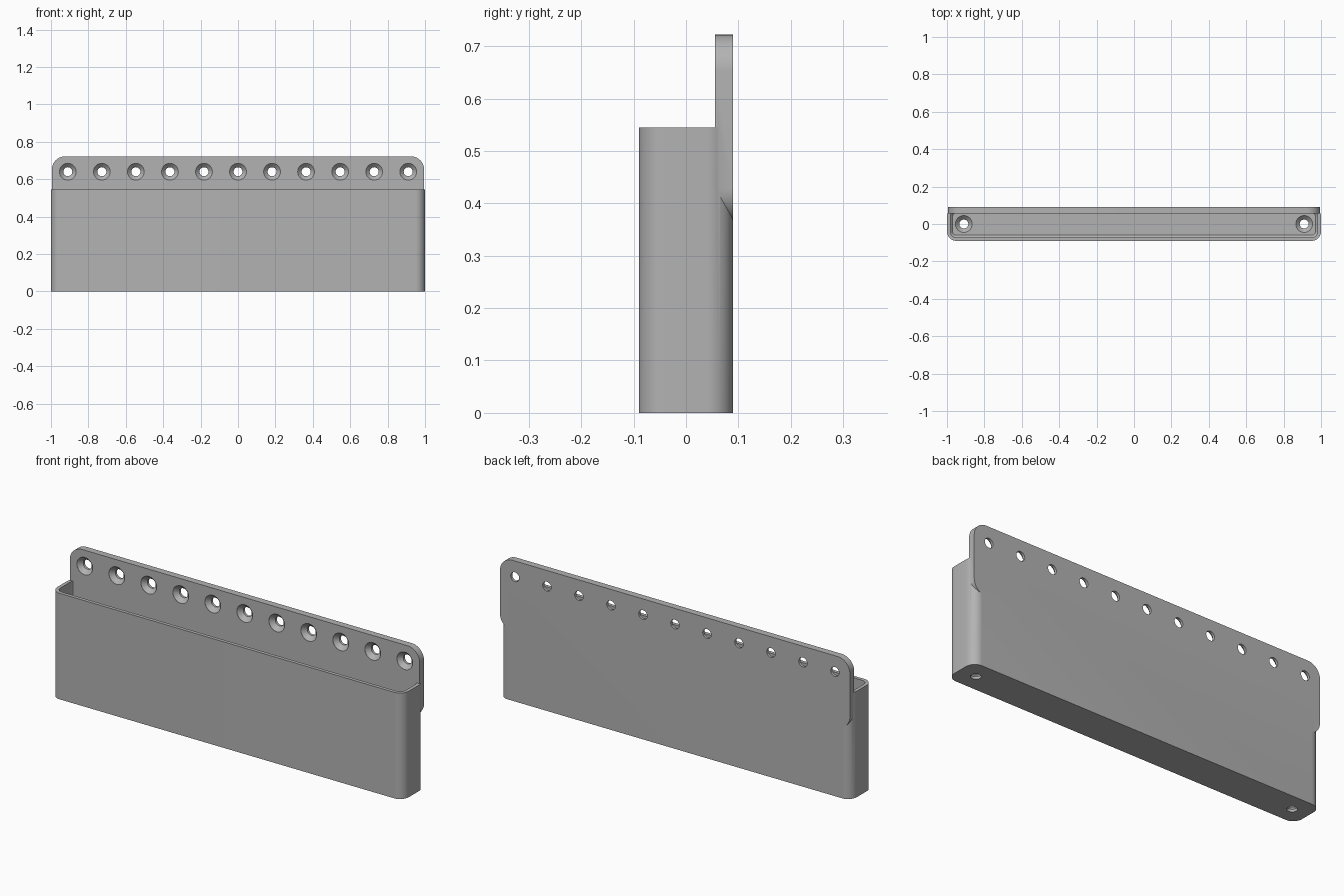
import bpy
import bmesh
from math import sin, cos, pi
from mathutils import Matrix

if "Cube" in bpy.data.objects:
    bpy.data.objects.remove(bpy.data.objects["Cube"])

grey = bpy.data.materials.new("mid grey")
grey.use_nodes = True
colour = (0.45, 0.45, 0.45, 1)
grey.diffuse_color = colour
grey.node_tree.nodes["Principled BSDF"].inputs["Base Color"].default_value = colour

WALL, FLOOR, HEIGHT = 0.018, 0.035, 0.545
PLATE_FRONT, BACK = 0.055, 0.09


def rounded_rect(hx, hy, r, steps=12):
    """Counter-clockwise outline of a rectangle with round corners."""
    pts = []
    for k, (sx, sy) in enumerate([(1, 1), (-1, 1), (-1, -1), (1, -1)]):
        for i in range(steps + 1):
            a = (k + i / steps) * pi / 2
            pts.append((sx * (hx - r) + r * cos(a), sy * (hy - r) + r * sin(a)))
    return pts


def loft(name, sections, matrix=Matrix()):
    """Closed solid through a list of (outline, height) sections."""
    bm = bmesh.new()
    rings = [[bm.verts.new((x, y, z)) for x, y in pts] for pts, z in sections]
    n = len(rings[0])
    for a, b in zip(rings, rings[1:]):
        for i in range(n):
            j = (i + 1) % n
            bm.faces.new((a[i], a[j], b[j], b[i]))
    bm.faces.new(rings[0][::-1])
    bm.faces.new(rings[-1])
    bm.transform(matrix)
    bmesh.ops.recalc_face_normals(bm, faces=bm.faces)
    mesh = bpy.data.meshes.new(name)
    bm.to_mesh(mesh)
    bm.free()
    mesh.materials.append(grey)
    obj = bpy.data.objects.new(name, mesh)
    bpy.context.collection.objects.link(obj)
    return obj


def combine(target, tool, operation):
    """Apply a boolean and drop the tool object."""
    tool.hide_render = True
    bpy.context.view_layer.objects.active = target
    mod = target.modifiers.new(operation, "BOOLEAN")
    mod.object, mod.operation, mod.solver = tool, operation, "EXACT"
    bpy.ops.object.modifier_apply(modifier=mod.name)
    bpy.data.objects.remove(tool)


def screw_cutter(matrix):
    """Countersunk hole: local z = 0 is the surface, the shaft goes down."""
    def circle(r):
        return rounded_rect(r, r, r * 0.999, 8)
    profile = [(0.024, -0.06), (0.024, -0.022), (0.045, -0.001), (0.045, 0.01)]
    return loft("screw_cutter", [(circle(r), z) for r, z in profile], matrix)


# Hollow bin with a small chamfer around its floor
outer = rounded_rect(1, BACK, 0.05)
inner = rounded_rect(1 - WALL, BACK - WALL, 0.05 - WALL)
floor = rounded_rect(0.97, 0.06, 0.02)
holder = loft("bin_with_back_plate", [
    (outer, 0), (outer, HEIGHT), (inner, HEIGHT), (inner, FLOOR + 0.012), (floor, FLOOR)])

# Rounded mounting plate along the back
bottom, top = 0.36, 0.722
plate = loft("back_plate", [
    (rounded_rect(0.995, (top - bottom) / 2, 0.07), -BACK),
    (rounded_rect(0.995, (top - bottom) / 2, 0.07), -PLATE_FRONT)],
    Matrix.Translation((0, 0, (top + bottom) / 2)) @ Matrix.Rotation(pi / 2, 4, "X"))
combine(holder, plate, "UNION")

# Row of screw holes in the plate
for i in range(-5, 6):
    spot = Matrix.Translation((i * 0.182, PLATE_FRONT, 0.64))
    combine(holder, screw_cutter(spot @ Matrix.Rotation(pi / 2, 4, "X")), "DIFFERENCE")

# Two screw holes in the floor
for side in (-1, 1):
    combine(holder, screw_cutter(Matrix.Translation((side * 0.91, 0, FLOOR))), "DIFFERENCE")

bpy.ops.object.select_all(action="DESELECT")
holder.select_set(True)
bpy.context.view_layer.objects.active = holder
bpy.ops.object.shade_smooth_by_angle(angle=pi / 6)
